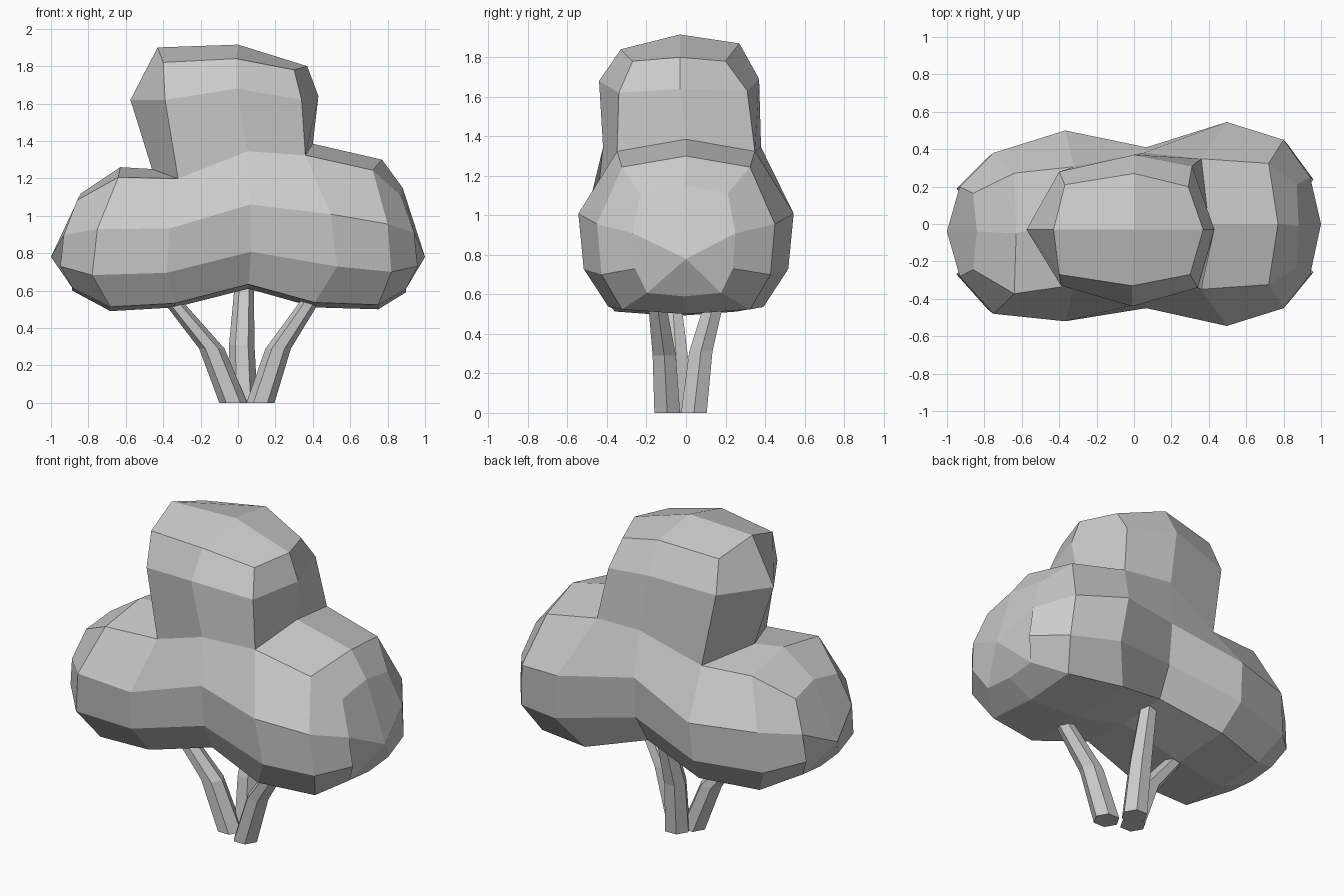
import bpy, bmesh, math
from mathutils import Vector

cube = bpy.data.objects.get("Cube")
if cube:
    bpy.data.objects.remove(cube, do_unlink=True)

grey = bpy.data.materials.new("plain grey")
grey.use_nodes = True
COLOUR = (0.6, 0.6, 0.6, 1)
grey.diffuse_color = COLOUR
grey.node_tree.nodes["Principled BSDF"].inputs["Base Color"].default_value = COLOUR


def finish(bm, name):
    """Turn a bmesh into a flat shaded object."""
    loose = [v for v in bm.verts if not v.link_faces]
    bmesh.ops.delete(bm, geom=loose, context='VERTS')
    bmesh.ops.recalc_face_normals(bm, faces=bm.faces)
    mesh = bpy.data.meshes.new(name)
    bm.to_mesh(mesh)
    bm.free()
    mesh.materials.append(grey)
    obj = bpy.data.objects.new(name, mesh)
    bpy.context.collection.objects.link(obj)
    return obj


def add_ring(bm, points):
    return [bm.verts.new(p) for p in points]


def bridge(bm, a, b, skip=()):
    n = len(a)
    for j in range(n):
        if j not in skip:
            k = (j + 1) % n
            bm.faces.new((a[j], a[k], b[k], b[j]))


def cap(bm, ring, centre):
    """Close a ring with quads that meet in the centre."""
    c = bm.verts.new(centre)
    n = len(ring)
    for j in range(0, n, 2):
        bm.faces.new((ring[j - 1], ring[j], ring[(j + 1) % n], c))


def station(x, bulge, top_shift, yc, w, low, high, shoulder):
    """One cross-section of the wide lower crown, from bottom round to bottom."""
    half = [(0.72, 0.03, 0.3), (0.95, 0.25, 1), (1, 0.57, 0.8), (shoulder, 0.93, 0)]

    def point(side, fy, fz, fx):
        return (x + bulge * fx, yc + side * fy * w, low + fz * (high - low))
    return ([(x + bulge * 0.3, yc, low)]
            + [point(-1, *p) for p in half]
            + [(x + top_shift, yc, high)]
            + [point(1, *p) for p in reversed(half)])


# Lower crown: x, bulge, top shift, y centre, half width, low, high, shoulder
stations = [
    (-0.86, -0.09, 0.02, -0.04, 0.24, 0.60, 1.12, 0.85),
    (-0.64, -0.14, 0.01, -0.05, 0.43, 0.49, 1.26, 0.75),
    (-0.32, -0.06, -0.14, -0.01, 0.51, 0.51, 1.25, 0.62),
    (0.05, 0.02, 0.00, -0.02, 0.43, 0.61, 1.40, 0.93),
    (0.36, 0.17, 0.04, 0.00, 0.545, 0.51, 1.385, 0.64),
    (0.72, 0.10, 0.05, 0.00, 0.45, 0.50, 1.30, 0.72),
    (0.87, 0.09, 0.01, -0.01, 0.26, 0.59, 1.15, 0.85),
]
bm = bmesh.new()
rings = [add_ring(bm, station(*s)) for s in stations]
for i in range(len(rings) - 1):
    opening = (4, 5) if i in (2, 3) else ()
    bridge(bm, rings[i], rings[i + 1], opening)
cap(bm, rings[0], (-1.0, -0.04, 0.78))
cap(bm, rings[-1], (1.0, 0.0, 0.78))

# Upper crown grows out of the opening
left, mid, right = rings[2:5]
base = [left[4], mid[4], right[4], right[5], right[6], mid[6], left[6], left[5]]
waist = add_ring(bm, [
    (-0.39, -0.33, 1.62), (-0.01, -0.44, 1.68), (0.34, -0.34, 1.62),
    (0.43, -0.03, 1.64), (0.31, 0.31, 1.63), (0.0, 0.37, 1.69),
    (-0.40, 0.28, 1.64), (-0.575, -0.03, 1.62)])
crest = add_ring(bm, [
    (-0.40, -0.27, 1.82), (-0.01, -0.33, 1.84), (0.30, -0.27, 1.78),
    (0.37, -0.03, 1.80), (0.29, 0.20, 1.78), (0.0, 0.27, 1.87),
    (-0.37, 0.21, 1.83), (-0.43, -0.03, 1.90)])
bridge(bm, base, waist)
bridge(bm, waist, crest)
top = bm.verts.new((0, -0.03, 1.915))
for j in range(1, 8, 2):
    bm.faces.new((crest[j], crest[(j + 1) % 8], crest[(j + 2) % 8], top))
finish(bm, "crown")


def stem(name, path, radii, sides=6):
    """Bent, tapering six-sided stem."""
    bm = bmesh.new()
    loops = []
    for p, r in zip(path, radii):
        angles = [math.tau * k / sides for k in range(sides)]
        loops.append(add_ring(bm, [Vector(p) + Vector((r * math.cos(a), r * math.sin(a), 0))
                                   for a in angles]))
    for a, b in zip(loops, loops[1:]):
        bridge(bm, a, b)
    bm.faces.new(loops[0])
    bm.faces.new(loops[-1])
    finish(bm, name)


# Three stems splaying from the ground into the crown
radii = (0.075, 0.068, 0.05)
stem("right_stem", [(-0.025, -0.04, 0), (-0.14, -0.05, 0.29), (-0.38, -0.07, 0.58)], radii)
stem("left_stem", [(0.12, -0.095, 0), (0.215, -0.11, 0.29), (0.41, -0.15, 0.58)], radii)
stem("back_stem", [(0.03, 0.04, 0), (0.02, 0.075, 0.31), (0.035, 0.17, 0.66)], radii)
